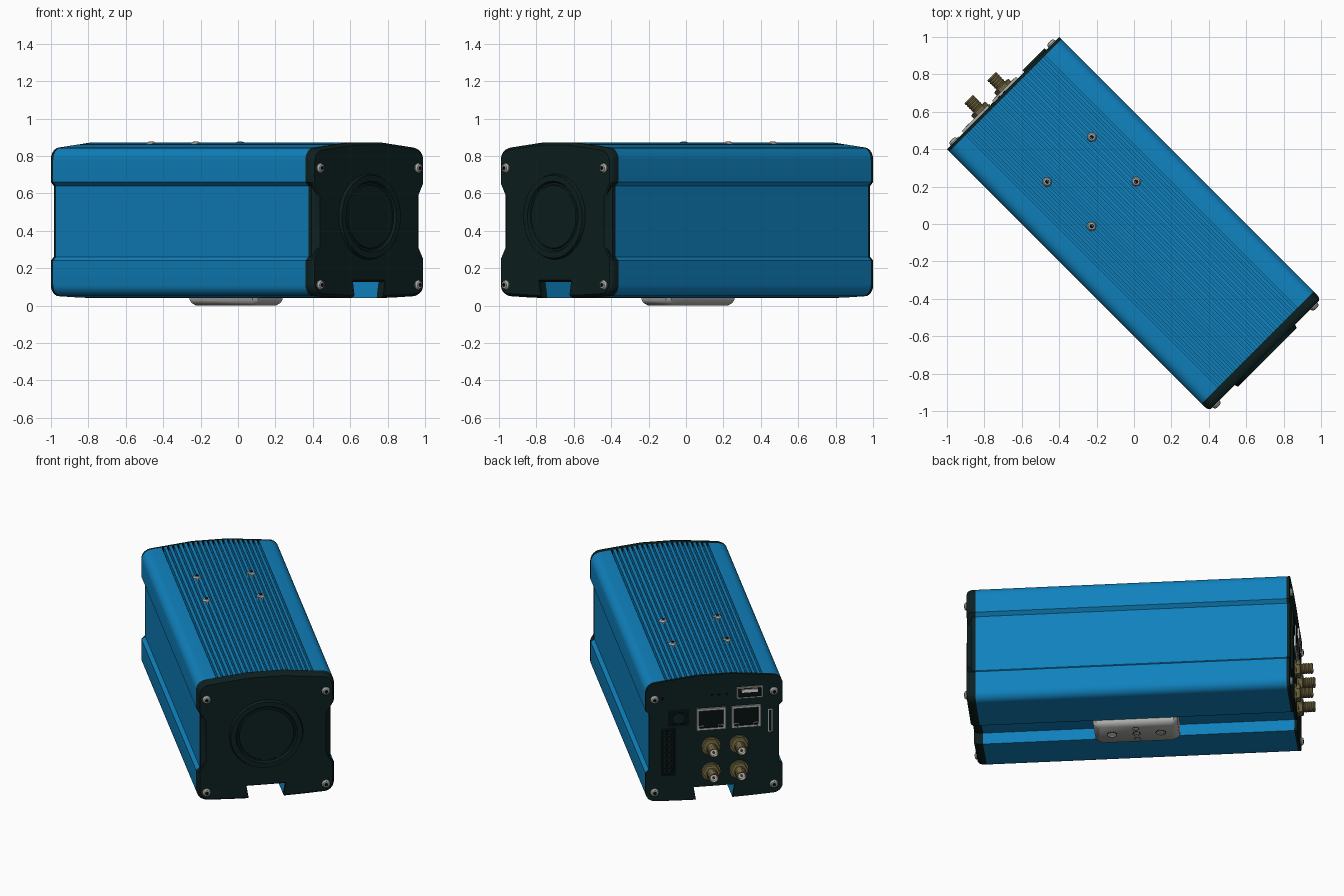
import bpy, bmesh
from math import sin, cos, pi, radians

old = bpy.data.objects.get("Cube")
if old:
    bpy.data.objects.remove(old, do_unlink=True)


def material(name, rgb, rough=0.5):
    m = bpy.data.materials.new(name)
    m.use_nodes = True
    m.diffuse_color = (*rgb, 1)
    node = m.node_tree.nodes["Principled BSDF"]
    node.inputs["Base Color"].default_value = (*rgb, 1)
    node.inputs["Roughness"].default_value = rough
    return m


BLUE = material("anodised blue", (0.005, 0.22, 0.51))
DARK = material("dark panel", (0.004, 0.014, 0.014))
BLACK = material("black plastic", (0.002, 0.005, 0.005))
STEEL = material("steel", (0.42, 0.42, 0.41))
PALE = material("pale metal", (0.75, 0.75, 0.74))
BRASS = material("brass", (0.16, 0.13, 0.05))

TURN = radians(45)   # the whole device stands diagonally
BACK = 0.99          # outer face of the rear plate
FRONT = -0.99        # outer face of the front cap


def loft(name, rings, mats, bands=None):
    """Closed skin through equal rings; bands gives the material of each band, then the last cap."""
    bm = bmesh.new()
    rows = [[bm.verts.new(p) for p in ring] for ring in rings]
    n = len(rows[0])
    bm.faces.new(rows[0])
    for i, (a, b) in enumerate(zip(rows, rows[1:])):
        for j in range(n):
            f = bm.faces.new((a[j], a[(j + 1) % n], b[(j + 1) % n], b[j]))
            f.material_index = bands[i] if bands else 0
    bm.faces.new(rows[-1]).material_index = bands[-1] if bands else 0
    bmesh.ops.recalc_face_normals(bm, faces=bm.faces)
    me = bpy.data.meshes.new(name)
    bm.to_mesh(me)
    bm.free()
    for m in mats:
        me.materials.append(m)
    ob = bpy.data.objects.new(name, me)
    bpy.context.collection.objects.link(ob)
    ob.rotation_euler.z = TURN
    bpy.ops.object.select_all(action='DESELECT')
    ob.select_set(True)
    bpy.context.view_layer.objects.active = ob
    bpy.ops.object.shade_smooth_by_angle(angle=radians(32))
    return ob


def place(axis, origin, u, v, out):
    """Point at in-plane offset u, v and height out along an axis: front, back, up or down."""
    x, y, z = origin
    if axis in ("front", "back"):
        return (x + u, y + (out if axis == "back" else -out), z + v)
    return (x + u, y + v, z + (out if axis == "up" else -out))


def turned(name, axis, origin, profile, mats, bands=None, sides=24):
    rings = [[place(axis, origin, r * cos(2 * pi * k / sides), r * sin(2 * pi * k / sides), h)
              for k in range(sides)] for r, h in profile]
    return loft(name, rings, mats, bands)


def port(name, x, z, w, h, rim, frame, out=0.012):
    """Rectangular socket with a rim and a dark recess."""
    def rect(dx, dz, o):
        return [place("back", (x, BACK, z), sx * dx / 2, sz * dz / 2, o)
                for sx, sz in ((-1, -1), (1, -1), (1, 1), (-1, 1))]
    rings = [rect(w, h, -0.005), rect(w, h, out), rect(w - rim, h - rim, out),
             rect(w - rim, h - rim, 0.002)]
    return loft(name, rings, [frame, BLACK], [0, 0, 1, 1])


def arc(cx, cz, r, a0, a1, steps=6):
    angles = [radians(a0 + (a1 - a0) * i / steps) for i in range(steps + 1)]
    return [(cx + r * cos(a), cz + r * sin(a)) for a in angles]


def roof(x):
    return 0.873 - 0.11 * max(0, abs(x) - 0.11)


def outline(recess=0.022, slope=0.02, fins=False):
    """Cross-section: dovetail slot below, waisted sides, shallow ridged roof."""
    half = [(0.127, 0.125), (0.113, 0.04), (0.24, 0.044)]
    half += arc(0.365, 0.11, 0.06, -90, 0)
    half += [(0.425, 0.24), (0.425 - recess, 0.24 + slope),
             (0.425 - recess, 0.66 - slope), (0.425, 0.66)]
    half += arc(0.36, 0.78, 0.065, 0, 85)
    if fins:
        pitch, gap, depth = 0.031, 0.006, 0.03
        for i in reversed(range(10)):
            c = (i + 0.5) * pitch
            half += [(c + gap, roof(c + gap)), (c + gap, roof(c) - depth),
                     (c - gap, roof(c) - depth), (c - gap, roof(c - gap))]
    else:
        half += [(0.11, roof(0))]
    return half + [(-x, z) for x, z in reversed(half)]


def section(points, y, scale=1):
    return [(x * scale, y, 0.455 + (z - 0.455) * scale) for x, z in points]


# Extruded housing with cooling fins
body = outline(fins=True)
loft("finned_housing", [section(body, -0.935), section(body, 0.972)], [BLUE])

# Front cap, tapering towards its face
cap, face = outline(), outline(0.04, 0.07)
loft("front_cap", [section(cap, -0.935), section(cap, -0.96),
                   section(face, FRONT + 0.008, 0.985), section(face, FRONT, 0.965)], [DARK])
turned("front_round_bezel", "front", (0, FRONT, 0.475),
       [(0.23, -0.005), (0.222, 0.018), (0.19, 0.018), (0.182, 0.006), (0.172, 0.006), (0.168, 0.012)],
       [DARK], sides=64)

# Rear plate
plate = outline()
loft("rear_plate", [section(plate, 0.972), section(plate, BACK)], [DARK])

# Screws on both ends and on the roof
head = [(0.026, -0.02), (0.026, 0.006), (0.019, 0.016), (0.01, 0.018), (0.009, 0.008)]
for side, sx in (("left", 1), ("right", -1)):
    for level, z in (("upper", 0.735), ("lower", 0.11)):
        for axis, y in (("front", FRONT), ("back", BACK)):
            turned(f"{axis}_{level}_{side}_screw", axis, (0.37 * sx, y, z), head,
                   [STEEL, BLACK], [0, 0, 0, 1, 1], 16)
    for row, y in (("front", 0.152), ("rear", 0.488)):
        turned(f"roof_{row}_{side}_screw", "up", (0.168 * sx, y, roof(0.168) - 0.008), head,
               [STEEL, BLACK], [0, 0, 0, 1, 1], 16)

# Rear sockets
port("usb_socket", -0.22, 0.74, 0.16, 0.075, 0.018, STEEL)
loft("usb_tongue", [[(-0.22 + dx, y, 0.75 + dz) for dx, dz in
                     ((-0.05, -0.01), (0.05, -0.01), (0.05, 0.01), (-0.05, 0.01))]
                    for y in (BACK, BACK + 0.009)], [PALE])
for i, x in enumerate((0.02, -0.197)):
    port(f"network_socket_{i + 1}", x, 0.58, 0.18, 0.145, 0.03, STEEL)
    for s in (-1, 1):
        port(f"network_light_{i + 1}_{'a' if s < 0 else 'b'}", x + 0.06 * s, 0.525,
             0.03, 0.022, 0.004, STEEL, 0.014)
port("power_socket", 0.22, 0.6, 0.12, 0.1, 0.02, DARK)
turned("power_socket_core", "back", (0.22, BACK, 0.6), [(0.034, 0), (0.034, 0.009), (0.02, 0.009)], [DARK])
port("terminal_block", 0.284, 0.375, 0.085, 0.31, 0.016, DARK)
for i in range(8):
    for s in (-1, 1):
        port(f"terminal_{i + 1}_{'a' if s < 0 else 'b'}", 0.284 + 0.016 * s, 0.25 + 0.036 * i,
             0.025, 0.027, 0.01, DARK, 0.01)
port("card_slot", -0.347, 0.54, 0.026, 0.15, 0.012, STEEL, 0.005)
for i, x in enumerate((0.32, 0.01, -0.03, -0.08)):
    turned(f"indicator_{i + 1}", "back", (x, BACK, 0.735), [(0.009, 0), (0.008, 0.004)], [BLACK], sides=12)

# Threaded aerial connectors
thread = [(0.034 - 0.004 * (i % 2), 0.035 + 0.008 * i) for i in range(9)]
for i, x in enumerate((0.02, -0.153)):
    for j, z in enumerate((0.395, 0.225)):
        tag = f"aerial_{i + 1}{'ab'[j]}"
        turned(f"{tag}_washer", "back", (x, BACK, z), [(0.06, -0.005), (0.06, 0.01)], [BRASS])
        turned(f"{tag}_nut", "back", (x, BACK, z), [(0.054, 0.01), (0.054, 0.032), (0.045, 0.037)],
               [BRASS], sides=6)
        turned(f"{tag}_barrel", "back", (x, BACK, z),
               [(0.03, 0.02)] + thread + [(0.03, 0.108), (0.024, 0.108), (0.022, 0.095)],
               [BRASS, PALE], [0] * (len(thread) + 2) + [1])
        turned(f"{tag}_pin", "back", (x, BACK, z), [(0.008, 0.09), (0.007, 0.106)], [BRASS], sides=10)

# Mounting foot held in the dovetail slot
FOOT_Y = 0.015


def foot_ring(hx, hy, z, cut=0.02):
    quarter = [(hx, hy - cut), (hx - cut, hy)]
    pts = quarter + [(-x, y) for x, y in reversed(quarter)]
    pts += [(-x, -y) for x, y in pts]
    return [(x, y + FOOT_Y, z) for x, y in pts]


loft("mounting_foot", [foot_ring(0.122, 0.258, 0.12), foot_ring(0.112, 0.258, 0.03),
                       foot_ring(0.108, 0.25, 0.015), foot_ring(0.095, 0.23, 0.001)], [STEEL])
for i, (x, y, r) in enumerate(((0, 0.15, 0.032), (0, -0.15, 0.032), (0, 0, 0.024),
                               (0.06, 0, 0.02), (-0.06, 0, 0.02))):
    turned(f"foot_hole_{i + 1}", "down", (x, FOOT_Y + y, 0.001),
           [(r, -0.004), (r, 0.001), (r * 0.85, 0.001), (r * 0.8, 0.0)],
           [BLACK, PALE], [0, 0, 1, 1])
